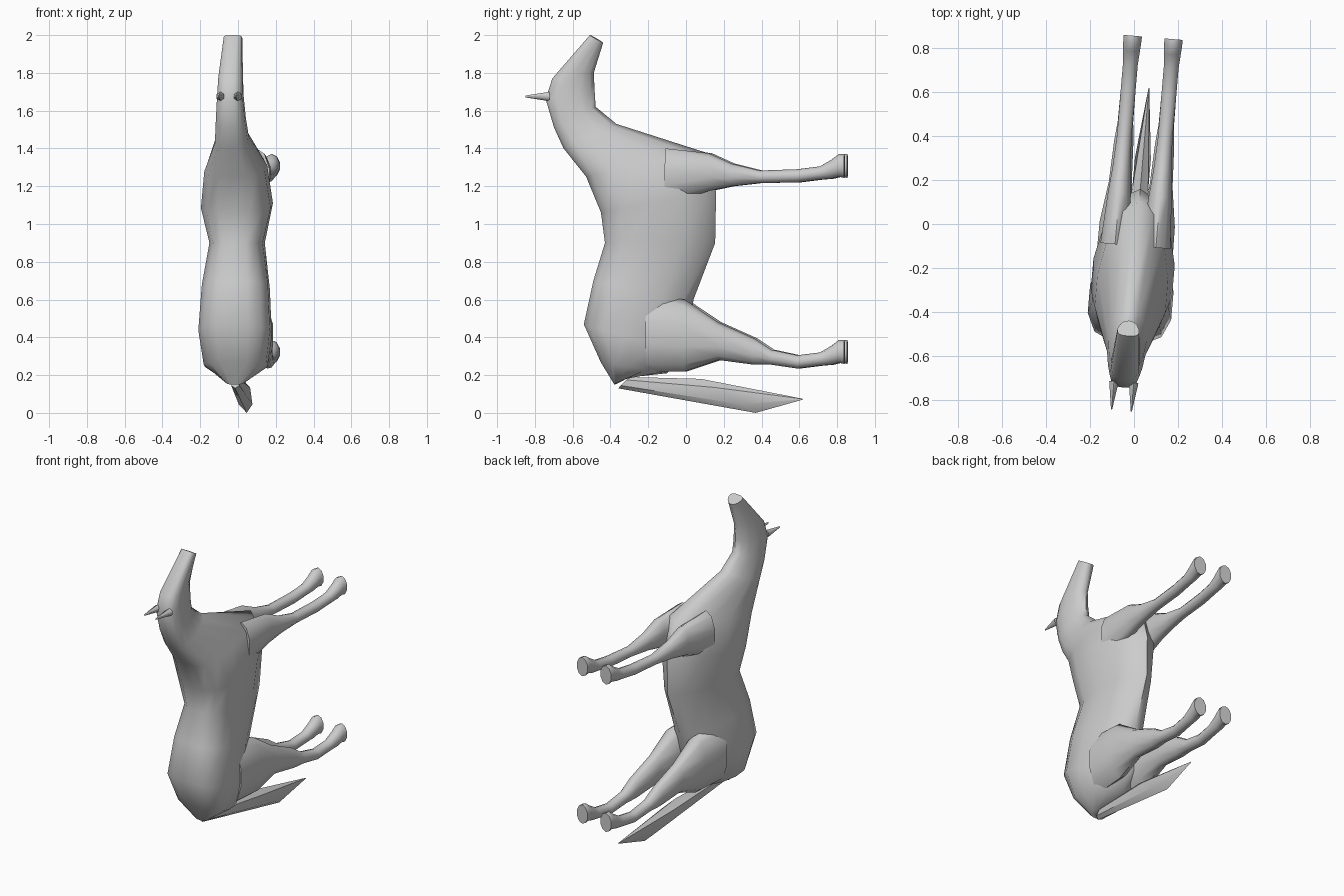
import bpy, bmesh, math
from mathutils import Matrix, Vector

if "Cube" in bpy.data.objects:
    bpy.data.objects.remove(bpy.data.objects["Cube"])

grey = bpy.data.materials.new("plain_grey")
grey.use_nodes = True
grey.diffuse_color = (0.6, 0.6, 0.6, 1)
grey.node_tree.nodes["Principled BSDF"].inputs["Base Color"].default_value = grey.diffuse_color

# The whole animal is turned slightly about the vertical axis
TURN = Matrix.Translation((0.015, 0, 0)) @ Matrix.Rotation(-0.085, 4, 'Z')


def section(sides, skew=1):
    """Closed cross-section; a larger skew moves the widest point towards the start."""
    turns = [math.tau * i / sides for i in range(sides)]
    return [((0.5 - 0.5 * math.cos(t)) ** skew, math.sin(t)) for t in turns]


def loft(name, rings, profile, offset=0, crease=60):
    """Skin over rings given as start (y, z), end (y, z) and half width."""
    bm = bmesh.new()
    loops = []
    for y_start, z_start, y_end, z_end, width in rings:
        start = Vector((offset, y_start, z_start))
        end = Vector((offset, y_end, z_end))
        loops.append([bm.verts.new(start.lerp(end, along) + Vector((width * across, 0, 0)))
                      for along, across in profile])
    for lower, upper in zip(loops, loops[1:]):
        for i in range(len(profile)):
            bm.faces.new((lower[i - 1], lower[i], upper[i], upper[i - 1]))
    bm.faces.new(loops[0])
    bm.faces.new(list(reversed(loops[-1])))
    bmesh.ops.recalc_face_normals(bm, faces=bm.faces)
    bm.transform(TURN)
    mesh = bpy.data.meshes.new(name)
    bm.to_mesh(mesh)
    bm.free()
    obj = bpy.data.objects.new(name, mesh)
    bpy.context.collection.objects.link(obj)
    mesh.materials.append(grey)
    bpy.ops.object.select_all(action='DESELECT')
    obj.select_set(True)
    bpy.context.view_layer.objects.active = obj
    bpy.ops.object.shade_smooth_by_angle(angle=math.radians(crease))


def leg(name, path, offset):
    """Leg along a path of (y, z, half height); its width follows from its height."""
    rings = [(y, z + half, y, z - half, 0.025 + 0.3 * half) for y, z, half in path]
    loft(name, rings, section(10), offset)


# Torso, neck and head in one skin: spine point, underside point, half width
body = [
    (-0.38, 0.15, -0.3, 0.19, 0.05),      # dock
    (-0.45, 0.27, -0.1, 0.21, 0.17),
    (-0.54, 0.47, 0, 0.32, 0.195),        # rump
    (-0.49, 0.7, 0.04, 0.6, 0.18),
    (-0.43, 0.9, 0.155, 0.9, 0.145),      # waist
    (-0.45, 1.06, 0.16, 1.17, 0.19),      # withers
    (-0.53, 1.25, 0.1, 1.38, 0.165),
    (-0.65, 1.4, -0.37, 1.53, 0.09),      # neck
    (-0.7, 1.51, -0.48, 1.62, 0.08),
    (-0.745, 1.66, -0.485, 1.7, 0.07),    # poll
    (-0.71, 1.77, -0.49, 1.8, 0.065),
    (-0.51, 2, -0.44, 1.96, 0.05),        # muzzle
]
loft("torso_and_head", body, section(14, skew=1.6))

# Fore and hind legs share the same shank and hoof, set lower for the hind pair
shoulder = [(-0.1, 1.25, 0.15), (0.13, 1.275, 0.1), (0.25, 1.26, 0.06), (0.4, 1.25, 0.033)]
thigh = [(-0.2, 0.42, 0.2), (0, 0.41, 0.19), (0.18, 0.38, 0.1), (0.37, 0.325, 0.07),
         (0.46, 0.295, 0.04)]
shank = [(0.6, 1.255, 0.035), (0.72, 1.27, 0.035), (0.78, 1.29, 0.05),
         (0.82, 1.31, 0.06), (0.85, 1.307, 0.063)]
hind_shank = [(y, z - 0.985, half) for y, z, half in shank]
ear = [(-0.72, 1.7, -0.72, 1.65, 0.025), (-0.85, 1.68, -0.85, 1.67, 0.003)]

for side, sign in (("left", 1), ("right", -1)):
    leg(side + "_front_leg", shoulder + shank, sign * 0.093)
    leg(side + "_hind_leg", thigh + hind_shank, sign * 0.093)
    loft(side + "_ear", ear, section(6), sign * 0.045)

# Tail, a tapered lozenge
tail = [
    (-0.36, 0.13, -0.3, 0.19, 0.025),
    (0.37, 0, 0.08, 0.18, 0.042),
    (0.62, 0.07, 0.62, 0.075, 0.002),
]
loft("tail", tail, section(6), crease=40)
